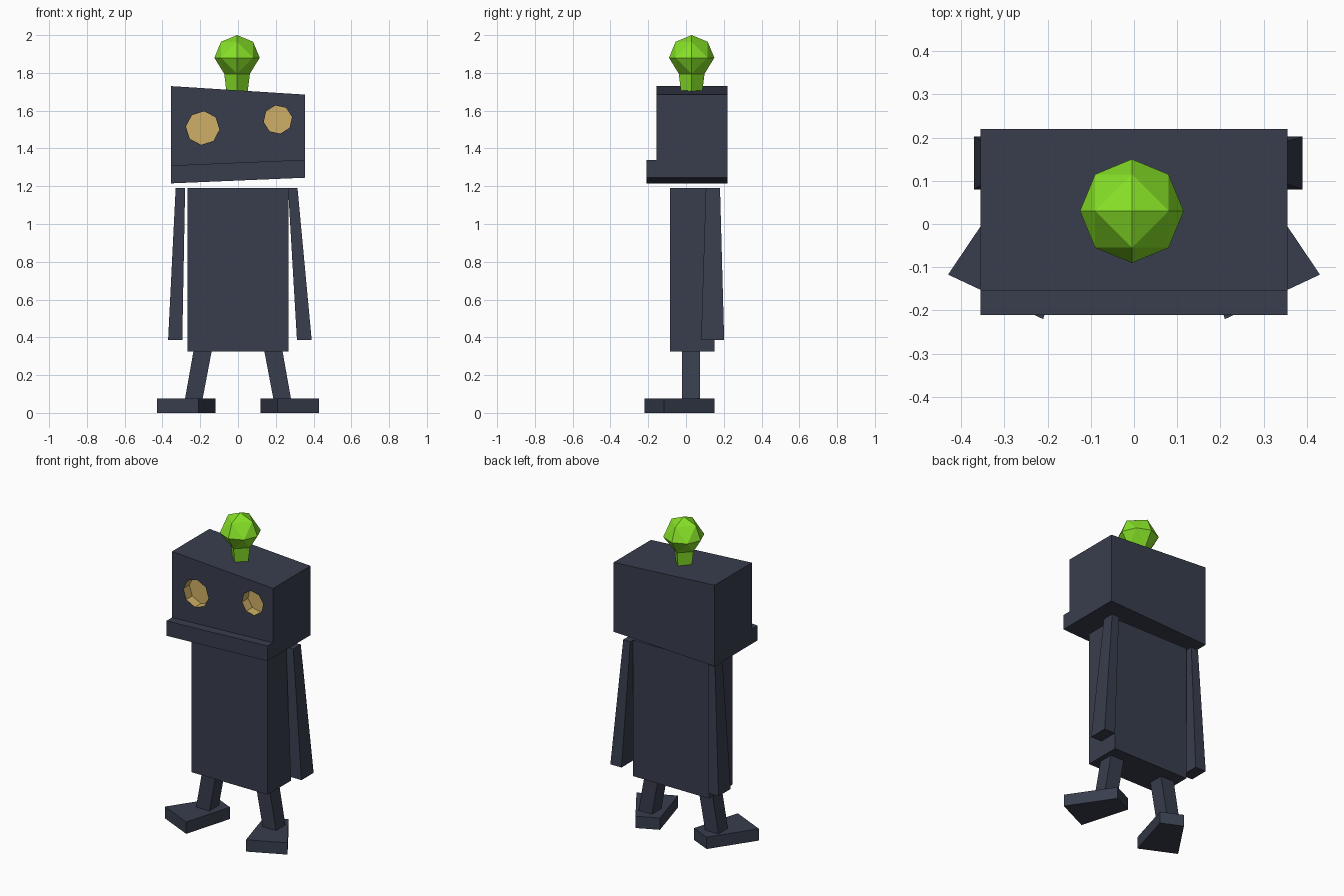
import bpy, bmesh, math
from mathutils import Vector

if "Cube" in bpy.data.objects:
    bpy.data.objects.remove(bpy.data.objects["Cube"])


def material(name, rgb):
    m = bpy.data.materials.new(name)
    m.diffuse_color = (*rgb, 1)
    m.use_nodes = True
    m.node_tree.nodes["Principled BSDF"].inputs["Base Color"].default_value = m.diffuse_color
    return m


SLATE = material("slate", (0.040, 0.048, 0.075))
GREEN = material("lime_green", (0.24, 0.75, 0.02))
TAN = material("tan", (0.62, 0.43, 0.13))


def make_object(name, bm, mat):
    bmesh.ops.recalc_face_normals(bm, faces=bm.faces)
    me = bpy.data.meshes.new(name)
    bm.to_mesh(me)
    bm.free()
    me.materials.append(mat)
    ob = bpy.data.objects.new(name, me)
    bpy.context.collection.objects.link(ob)
    return ob


def loft(name, ring_a, ring_b, mat):
    """Solid between two matching rings of points."""
    bm = bmesh.new()
    a = [bm.verts.new(p) for p in ring_a]
    b = [bm.verts.new(p) for p in ring_b]
    bm.faces.new(a)
    bm.faces.new(b)
    for i in range(len(a)):
        j = (i + 1) % len(a)
        bm.faces.new((a[i], a[j], b[j], b[i]))
    return make_object(name, bm, mat)


def rect(x0, x1, y0, y1, z):
    return [(x0, y0, z), (x1, y0, z), (x1, y1, z), (x0, y1, z)]


# Body block
loft("body", rect(-0.268, 0.268, -0.085, 0.15, 0.325),
     rect(-0.268, 0.268, -0.085, 0.15, 1.19), SLATE)

# Tapered arms, the right one hanging a little wider
loft("left_arm", rect(-0.37, -0.295, 0.08, 0.202, 0.387),
     rect(-0.33, -0.28, 0.105, 0.18, 1.19), SLATE)
loft("right_arm", rect(0.312, 0.39, 0.08, 0.202, 0.387),
     rect(0.265, 0.315, 0.105, 0.18, 1.19), SLATE)

# Splayed legs and turned-out feet
FOOT = [(0.43, -0.117), (0.21, -0.22), (0.12, 0.09), (0.25, 0.15)]
for side, s in (("left", -1), ("right", 1)):
    loft(side + "_leg", rect(s * 0.19, s * 0.283, -0.02, 0.075, 0.06),
         rect(s * 0.133, s * 0.23, -0.02, 0.075, 0.36), SLATE)
    loft(side + "_foot", [(s * x, y, 0) for x, y in FOOT],
         [(s * x, y, 0.075) for x, y in FOOT], SLATE)


# Crooked head with a jutting jaw
def head_section(x, bottom, jaw, top):
    return [(x, -0.21, bottom), (x, 0.22, bottom), (x, 0.22, top),
            (x, -0.155, top), (x, -0.155, jaw), (x, -0.21, jaw)]


head = loft("head", head_section(-0.355, 1.215, 1.31, 1.73),
            head_section(0.355, 1.245, 1.34, 1.685), SLATE)
head.data.materials.append(TAN)

# Eye sockets cut into the face
for name, x, z, r, phase in (("left", -0.187, 1.508, 0.089, 85),
                             ("right", 0.211, 1.553, 0.076, 100)):
    angles = [math.radians(phase + 45 * i) for i in range(8)]
    rings = [[(x + r * math.cos(a), y, z + r * math.sin(a)) for a in angles]
             for y in (-0.20, -0.095)]
    cutter = loft(name + "_eye_cutter", *rings, TAN)
    cutter.hide_render = True
    mod = head.modifiers.new("socket", 'BOOLEAN')
    mod.operation = 'DIFFERENCE'
    mod.solver = 'EXACT'
    mod.object = cutter
    bpy.context.view_layer.objects.active = head
    bpy.ops.object.modifier_apply(modifier=mod.name)
    bpy.data.objects.remove(cutter)

# Tan inside the sockets: any face lying behind the face plane near an eye
for p in head.data.polygons:
    c = p.center
    inside = -0.152 < c.y < -0.09 and 1.40 < c.z < 1.65 and abs(c.x) < 0.3
    p.material_index = 1 if inside else 0

# Bulb: faceted ball from an octahedron divided once
C, R = Vector((-0.005, 0.03, 1.88)), 0.12
bm = bmesh.new()
for sx in (-1, 1):
    for sy in (-1, 1):
        for sz in (-1, 1):
            a, b, c = Vector((sx, 0, 0)), Vector((0, sy, 0)), Vector((0, 0, sz))
            ab, bc, ca = [(p + q).normalized() for p, q in ((a, b), (b, c), (c, a))]
            for tri in ((a, ab, ca), (b, bc, ab), (c, ca, bc), (ab, bc, ca)):
                bm.faces.new([bm.verts.new(C + R * v) for v in tri])
bmesh.ops.remove_doubles(bm, verts=bm.verts, dist=0.001)
# Pinch the underside to meet the neck
for v in bm.verts:
    if v.co.z < C.z - 0.05:
        v.co.x = C.x + (v.co.x - C.x) * 0.8
        v.co.y = C.y + (v.co.y - C.y) * 0.8
        v.co.z = max(v.co.z, 1.79)
make_object("bulb", bm, GREEN)


# Four-sided neck under the bulb
def diamond(r, z):
    return [(C.x + r, C.y, z), (C.x, C.y + r, z), (C.x - r, C.y, z), (C.x, C.y - r, z)]


loft("bulb_neck", diamond(0.055, 1.69), diamond(0.068, 1.795), GREEN)
